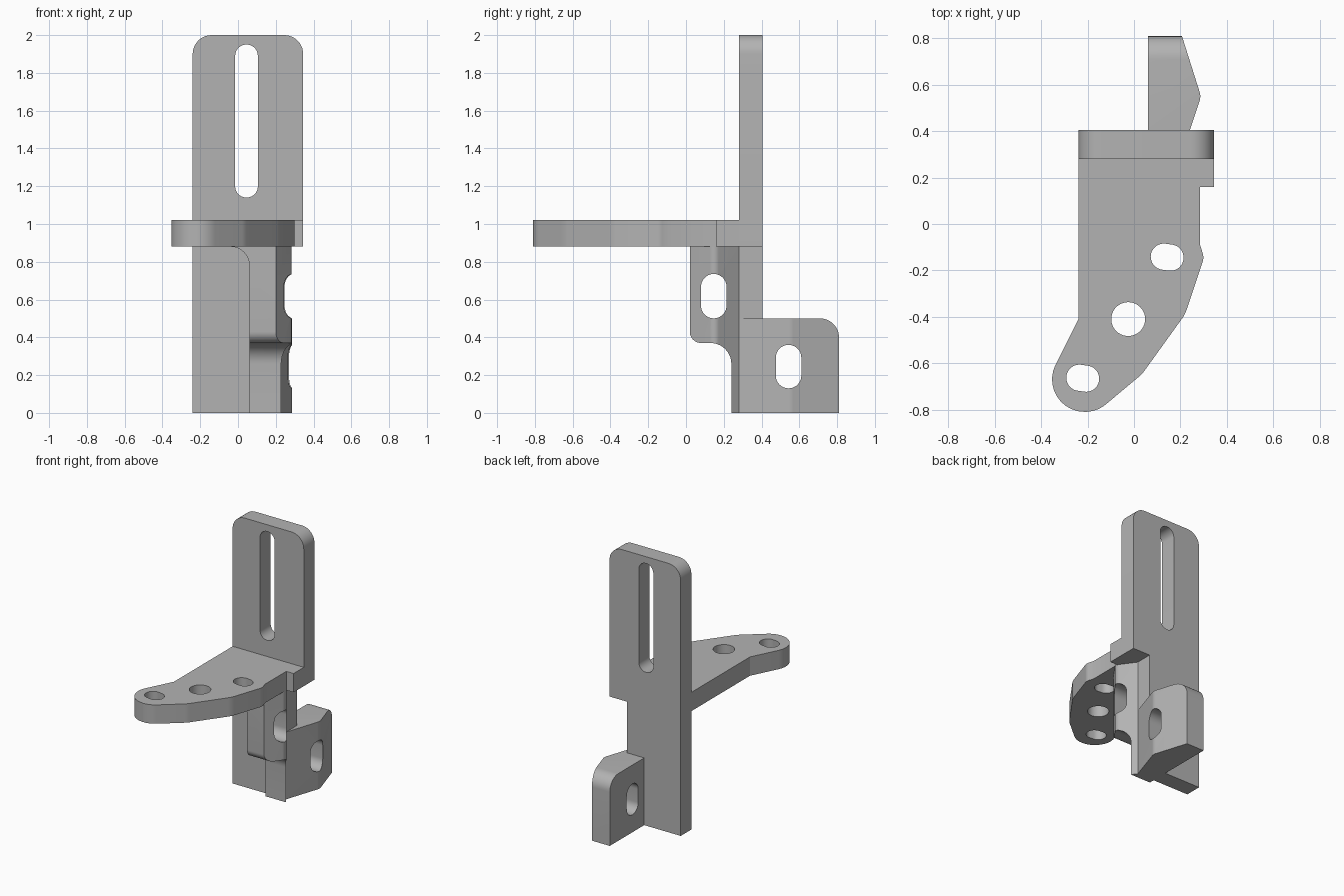
import bpy, bmesh, math
from mathutils import Vector, Matrix

cube = bpy.data.objects.get("Cube")
if cube:
    bpy.data.objects.remove(cube, do_unlink=True)

grey = bpy.data.materials.new("plain grey")
grey.use_nodes = True
colour = (0.45, 0.45, 0.45, 1)
grey.diffuse_color = colour
grey.node_tree.nodes["Principled BSDF"].inputs["Base Color"].default_value = colour


def rounded(corners, steps=10):
    """Outline from (a, b) or (a, b, radius) corners."""
    out = []
    for i, corner in enumerate(corners):
        p = Vector(corner[:2])
        r = corner[2] if len(corner) > 2 else 0
        if not r:
            out.append(p)
            continue
        d1 = (Vector(corners[i - 1][:2]) - p).normalized()
        d2 = (Vector(corners[(i + 1) % len(corners)][:2]) - p).normalized()
        half = d1.angle(d2) / 2
        centre = p + (d1 + d2).normalized() * r / math.sin(half)
        start = p + d1 * r / math.tan(half) - centre
        end = p + d2 * r / math.tan(half) - centre
        sweep = -start.angle_signed(end)
        for k in range(steps + 1):
            out.append(centre + Matrix.Rotation(sweep * k / steps, 2) @ start)
    return out


def slot(a, b, w, h, tilt=0):
    """Round-ended hole outline."""
    r = min(w, h) * 0.499
    pts = rounded([(-w / 2, -h / 2, r), (w / 2, -h / 2, r),
                   (w / 2, h / 2, r), (-w / 2, h / 2, r)])
    turn = Matrix.Rotation(math.radians(tilt), 2)
    return [turn @ p + Vector((a, b)) for p in pts]


def prism(name, outline, axis, lo, hi):
    """Extrude an outline along an axis from lo to hi."""
    place = {"x": lambda a, b, t: (t, a, b),
             "y": lambda a, b, t: (a, t, b),
             "z": lambda a, b, t: (a, b, t)}[axis]
    bm = bmesh.new()
    base = bm.faces.new([bm.verts.new(place(p[0], p[1], lo)) for p in outline])
    ext = bmesh.ops.extrude_face_region(bm, geom=[base])
    verts = [g for g in ext["geom"] if isinstance(g, bmesh.types.BMVert)]
    bmesh.ops.translate(bm, verts=verts, vec=place(0, 0, hi - lo))
    bmesh.ops.recalc_face_normals(bm, faces=bm.faces)
    mesh = bpy.data.meshes.new(name)
    bm.to_mesh(mesh)
    bm.free()
    mesh.materials.append(grey)
    obj = bpy.data.objects.new(name, mesh)
    bpy.context.collection.objects.link(obj)
    return obj


def select(obj):
    bpy.ops.object.select_all(action="DESELECT")
    obj.select_set(True)
    bpy.context.view_layer.objects.active = obj


def combine(obj, tool, operation="DIFFERENCE"):
    """Apply a boolean and discard the tool."""
    mod = obj.modifiers.new("cut", "BOOLEAN")
    mod.operation = operation
    mod.solver = "EXACT"
    mod.object = tool
    select(obj)
    bpy.ops.object.modifier_apply(modifier=mod.name)
    bpy.data.objects.remove(tool, do_unlink=True)


# Upright plate with a long adjustment slot
plate = prism("back_plate", rounded([
    (-0.24, 0), (0.2, 0), (0.2, 0.88), (0.345, 0.88),
    (0.345, 2, 0.1), (-0.24, 2, 0.1)]), "y", 0.28, 0.405)
combine(plate, prism("cutter", slot(0.045, 1.545, 0.12, 0.81), "y", 0, 1))

# Curved shelf with three holes
shelf = prism("shelf", rounded([
    (-0.24, 0.28), (-0.24, -0.41), (-0.44, -0.81, 0.14), (-0.16, -0.81, 0.14),
    (0.035, -0.647, 0.15), (0.22, -0.39, 0.15), (0.302, -0.145, 0.06),
    (0.285, -0.09), (0.285, 0.16), (0.345, 0.16), (0.345, 0.28)]),
    "z", 0.88, 1.02)
for hole in (slot(-0.025, -0.41, 0.146, 0.146),
             slot(0.143, -0.143, 0.142, 0.113, -8),
             slot(-0.221, -0.665, 0.142, 0.113, -8)):
    combine(shelf, prism("cutter", hole, "z", 0.5, 1.5))

# Front bracket under the shelf, stepped back towards its foot
front = prism("front_bracket", rounded([
    (0.06, 0.02), (0.2, 0.02), (0.293, 0.15, 0.04), (0.2, 0.28),
    (0.06, 0.28)]), "z", 0, 0.88)
combine(front, prism("side_profile", rounded([
    (0.02, 1), (0.02, 0.37, 0.06), (0.24, 0.37, 0.11), (0.24, -0.1),
    (0.4, -0.1), (0.4, 1)]), "x", -0.2, 0.6), "INTERSECT")
combine(front, prism("cutter", slot(0.147, 0.618, 0.135, 0.235), "x", -0.2, 0.6))

# Concave fillet joining the bracket to the shelf
arc = [(-0.04 + 0.1 * math.cos(math.pi * k / 20),
        0.78 + 0.1 * math.sin(math.pi * k / 20)) for k in range(11)]
fillet = prism("bracket_fillet", [(0.06, 0.88)] + arc, "y", 0.02, 0.28)

# Rear bracket at the foot
rear = prism("rear_bracket", rounded([
    (0.06, 0.405), (0.06, 0.81), (0.207, 0.81), (0.289, 0.55, 0.06),
    (0.2, 0.28), (0.2, 0.405)]), "z", 0, 0.5)
combine(rear, prism("side_profile", rounded([
    (0.2, -0.1), (0.81, -0.1), (0.81, 0.5, 0.1), (0.2, 0.5)]),
    "x", -0.2, 0.6), "INTERSECT")
combine(rear, prism("cutter", slot(0.543, 0.245, 0.135, 0.23), "x", -0.2, 0.6))

for obj in (plate, shelf, front, fillet, rear):
    select(obj)
    bpy.ops.object.shade_smooth_by_angle(angle=math.radians(20))
